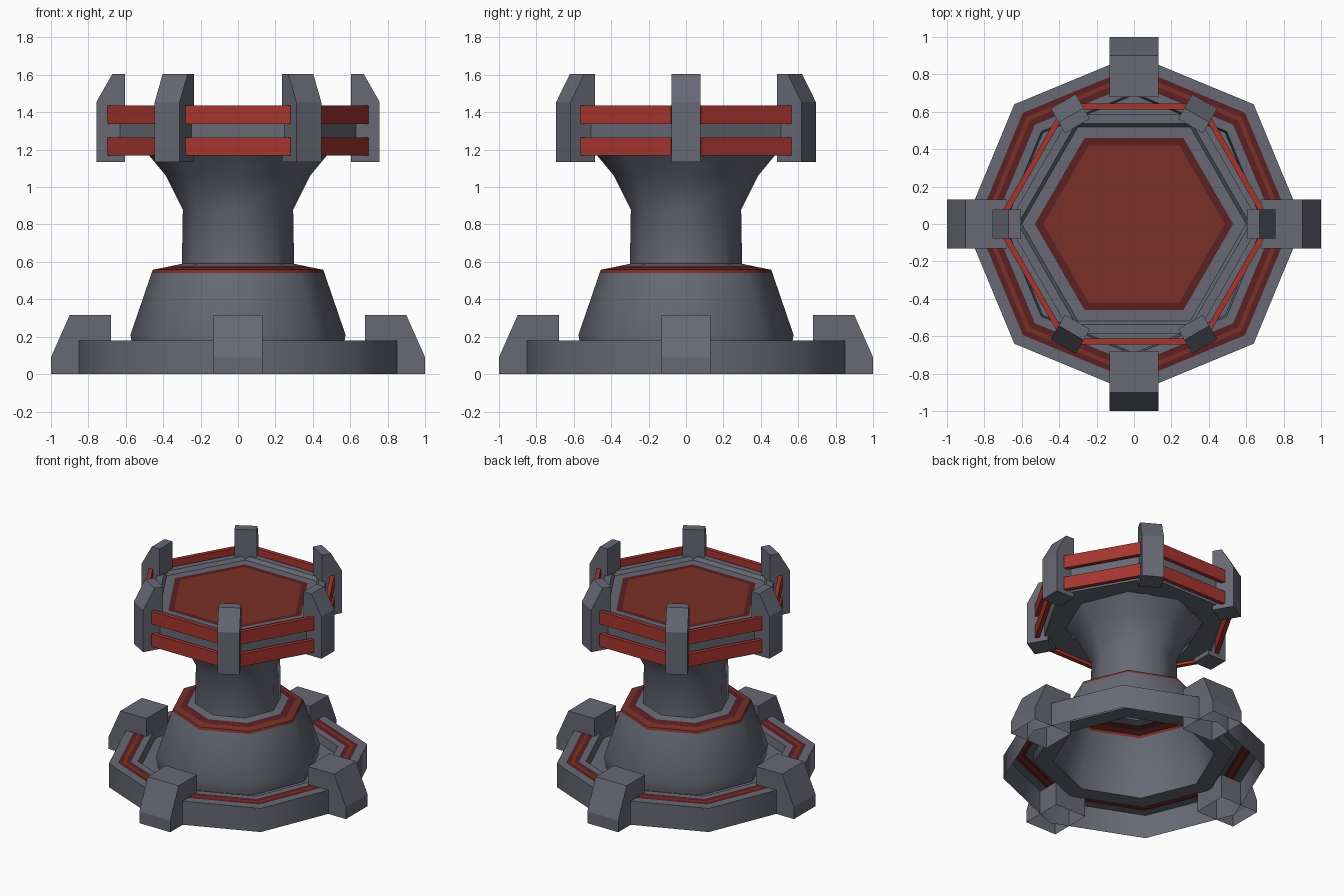
import bpy, bmesh, math
from mathutils import Matrix, Vector

if "Cube" in bpy.data.objects:
    bpy.data.objects.remove(bpy.data.objects["Cube"])


def material(name, rgb):
    m = bpy.data.materials.new(name)
    m.diffuse_color = (*rgb, 1)
    m.use_nodes = True
    m.node_tree.nodes["Principled BSDF"].inputs["Base Color"].default_value = m.diffuse_color
    return m


STONE = material("slate_grey", (0.135, 0.14, 0.175))
RED = material("brick_red", (0.195, 0.030, 0.020))
DARK = material("dark_red", (0.105, 0.014, 0.017))
RAIL = material("rail_red", (0.38, 0.036, 0.027))
MATS = [STONE, RED, DARK, RAIL]


def finish(name, bm, smooth=None):
    me = bpy.data.meshes.new(name)
    bm.to_mesh(me)
    bm.free()
    for m in MATS:
        me.materials.append(m)
    ob = bpy.data.objects.new(name, me)
    bpy.context.collection.objects.link(ob)
    if smooth:
        bpy.ops.object.select_all(action='DESELECT')
        ob.select_set(True)
        bpy.context.view_layer.objects.active = ob
        bpy.ops.object.shade_smooth_by_angle(angle=math.radians(smooth))
    return ob


def lathe(name, profile, sides, smooth=None):
    """Profile rows are (radius, z, colour index of the band above the row)."""
    bm = bmesh.new()
    rings = []
    for r, z, _ in profile:
        if r == 0:
            rings.append([bm.verts.new((0, 0, z))] * sides)
        else:
            rings.append([bm.verts.new((r * math.cos(k * math.tau / sides),
                                        r * math.sin(k * math.tau / sides), z))
                          for k in range(sides)])
    for i in range(len(rings) - 1):
        a, b = rings[i], rings[i + 1]
        for k in range(sides):
            n = (k + 1) % sides
            vs = [a[k], a[n], b[n]] + ([b[k]] if b[k] is not b[n] else [])
            bm.faces.new(vs).material_index = profile[i][2]
    return finish(name, bm, smooth)


def slab(name, outline, half_width, angle, colour=0, open_bottom=False):
    """Extrude a (radius, z) outline sideways and turn it around the z axis."""
    bm = bmesh.new()
    left = [bm.verts.new((r, -half_width, z)) for r, z in outline]
    right = [bm.verts.new((r, half_width, z)) for r, z in outline]
    bm.faces.new(left)
    bm.faces.new(right[::-1])
    n = len(outline)
    for i in range(n):
        j = (i + 1) % n
        bm.faces.new((left[j], left[i], right[i], right[j]))
    bmesh.ops.recalc_face_normals(bm, faces=bm.faces[:])
    if open_bottom:
        under = [f for f in bm.faces if all(v.co.z < 0.001 for v in f.verts)]
        bmesh.ops.delete(bm, geom=under, context='FACES_ONLY')
    for f in bm.faces:
        f.material_index = colour
    bm.transform(Matrix.Rotation(angle, 4, 'Z'))
    return finish(name, bm)


# Octagonal base, hollow below, with a painted ring and a recessed gutter
lathe("base", [(0.905, 0, 0), (0.905, 0.18, 0), (0.84, 0.18, 2), (0.81, 0.18, 1),
               (0.785, 0.18, 2), (0.75, 0.18, 0), (0.70, 0.18, 0),
               (0.69, 0.12, 0), (0.56, 0.12, 0)], 8, 50)

# Dome, painted shoulder and flared column
lathe("dome_and_column", [(0.56, 0.12, 0), (0.575, 0.21, 0), (0.462, 0.54, 1),
                          (0.455, 0.558, 1), (0.405, 0.568, 2), (0.355, 0.578, 0),
                          (0.30, 0.59, 0), (0.295, 0.88, 0), (0.385, 1.06, 0),
                          (0.48, 1.175, 0)], 8, 50)

# Hexagonal platform with a low lip and painted floor
lathe("platform", [(0.46, 1.17, 0), (0.675, 1.17, 0), (0.675, 1.40, 0),
                   (0.62, 1.40, 0), (0.60, 1.375, 0), (0.53, 1.375, 2),
                   (0.485, 1.375, 1), (0, 1.375, 1)], 6)

# Four buttress feet
for k in range(4):
    slab(f"foot_{k + 1}", [(0.68, 0), (1.0, 0), (1.0, 0.09), (0.90, 0.315), (0.68, 0.315)],
         0.13, k * math.pi / 2, open_bottom=True)

# Six battlement posts, with two rails between each pair
for k in range(6):
    a = k * math.pi / 3
    slab(f"post_{k + 1}", [(0.605, 1.135), (0.757, 1.135), (0.757, 1.455),
                           (0.672, 1.605), (0.605, 1.605)], 0.077, a)
    for label, z0, z1 in (("lower", 1.168, 1.265), ("upper", 1.338, 1.435)):
        slab(f"{label}_rail_{k + 1}", [(0.613, z0), (0.643, z0), (0.643, z1), (0.613, z1)],
             0.28, a + math.pi / 6, colour=3)
